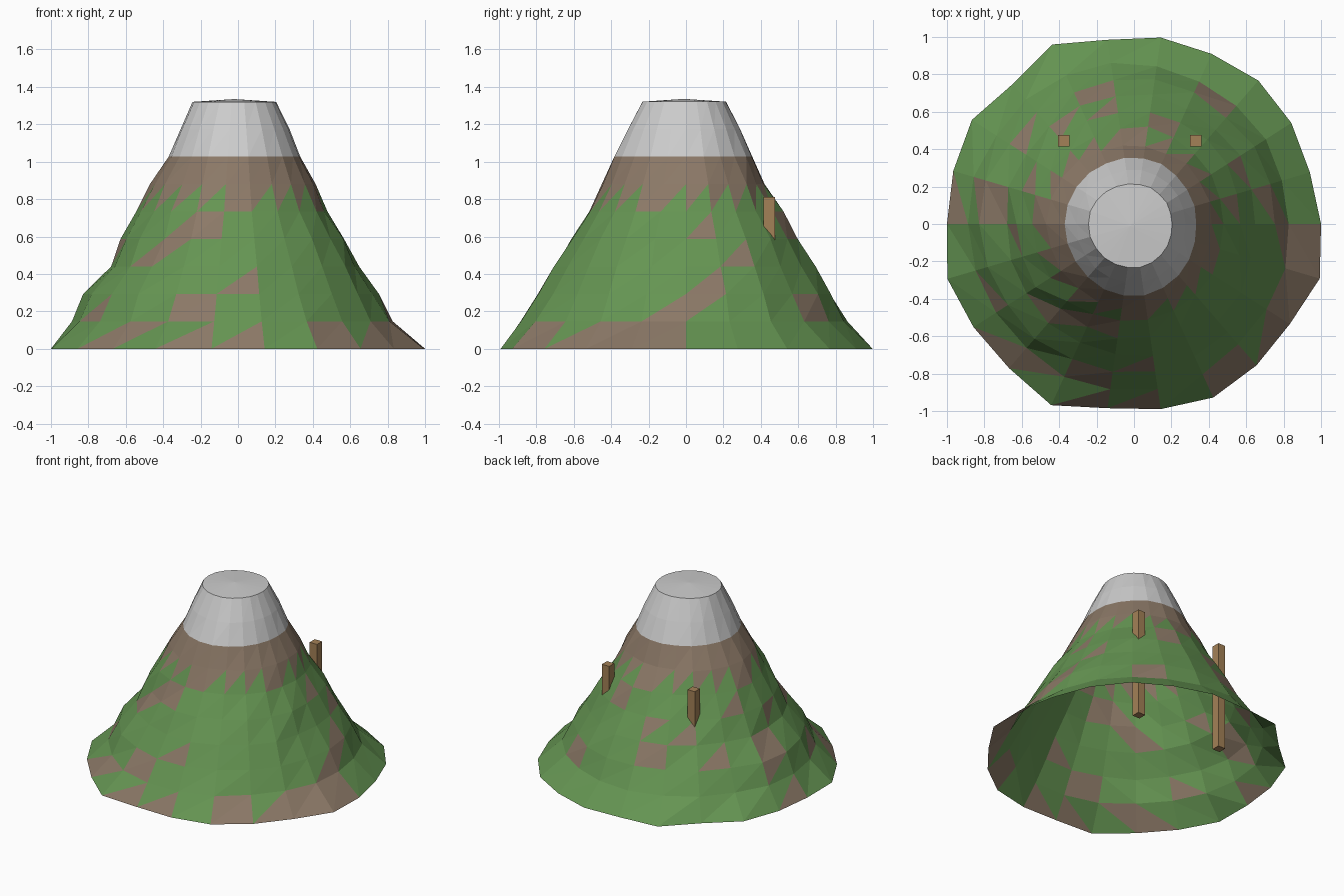
import bpy, bmesh, math, random

if "Cube" in bpy.data.objects:
    bpy.data.objects.remove(bpy.data.objects["Cube"])

random.seed(4)
N = 22            # sides
STEP = 1.32 / 9   # ring spacing


def material(name, rgb):
    m = bpy.data.materials.new(name)
    m.diffuse_color = (*rgb, 1)
    m.use_nodes = True
    m.node_tree.nodes["Principled BSDF"].inputs["Base Color"].default_value = m.diffuse_color
    return m


grass = material("grass", (0.13, 0.30, 0.085))
rock = material("rock", (0.26, 0.19, 0.135))
wood = material("wood", (0.37, 0.22, 0.095))

# Slope reach per ring towards +x, +y, -x, -y
reach = [
    (1.00, 1.00, 1.00, 0.99), (0.84, 0.86, 0.90, 0.885), (0.75, 0.78, 0.82, 0.79),
    (0.66, 0.70, 0.69, 0.71), (0.58, 0.61, 0.62, 0.61), (0.485, 0.52, 0.55, 0.53),
    (0.425, 0.42, 0.475, 0.45), (0.335, 0.355, 0.37, 0.385), (0.275, 0.29, 0.31, 0.315),
    (0.205, 0.215, 0.245, 0.235)]
# Uneven foot of the mountain
foot = [1.0, 0.98, 1.0, 1.015, 1.0, 1.007, 0.995, 1.055, 0.99, 1.03, 1.007,
        1.0, 1.04, 1.02, 1.02, 1.065, 0.995, 1.0, 1.02, 1.0, 0.99, 1.035]


def point(j, i):
    a = math.tau * i / N
    c, s = math.cos(a), math.sin(a)
    px, py, nx, ny = reach[j]
    r = c * c * (px if c > 0 else nx) + s * s * (py if s > 0 else ny)
    return (r * c, r * s, j * STEP)


rings = []
for j in range(10):
    ring = []
    for i in range(N):
        x, y, z = point(j, i)
        if j == 0:
            a = math.tau * i / N
            x, y = foot[i] * math.cos(a), foot[i] * math.sin(a)
            x, y = max(-1, min(1, x)), max(-1, min(1, y))
        else:
            k = 1 + random.uniform(-0.025, 0.015) * (1 if j < 7 else 0.4)
            x, y = x * k, y * k
        ring.append((x, y, z))
    rings.append(ring)

# Bare rock patches per row: column + lower/upper triangle
bare = [
    "18L 18U 15L 14U 13L 16L 20L 20U 21L 21U 19L 10L",
    "15L 15U 21L 3L 3U 0U 10U 12L",
    "16L 0L 6L 6U 8L 10L 10U",
    "14U 13L 1L 6U 7L 11U",
    "14L 15L 15U 0L 4U 4L 9L",
    "16L 5L 10L 20L"]


def build(name, lo, hi, mats, cap=False):
    bm = bmesh.new()
    v = [[bm.verts.new(p) for p in rings[j]] for j in range(lo, hi + 1)]
    for j in range(hi - lo):
        for i in range(N):
            n = (i + 1) % N
            a, b, c, d = v[j][i], v[j][n], v[j + 1][n], v[j + 1][i]
            for half, tri in (("L", (a, b, c)), ("U", (a, c, d))):
                f = bm.faces.new(tri)
                if mats:
                    is_rock = (j > 5 or (j == 5 and half == "U")
                               or f"{i}{half}" in bare[j].split())
                    f.material_index = int(is_rock)
    if cap:
        top = bm.verts.new((-0.02, -0.01, 1.335))
        for i in range(N):
            bm.faces.new((v[-1][i], v[-1][(i + 1) % N], top))
    me = bpy.data.meshes.new(name)
    bm.to_mesh(me)
    bm.free()
    for m in mats:
        me.materials.append(m)
    ob = bpy.data.objects.new(name, me)
    bpy.context.collection.objects.link(ob)


# Open-bottomed slopes and the snowy summit
build("mountain_slopes", 0, 7, [grass, rock])
build("snow_cap", 7, 9, [], cap=True)

# Two wooden posts standing through the back slope
for name, x in (("post_left", -0.375), ("post_right", 0.33)):
    bpy.ops.mesh.primitive_cube_add(size=1, location=(x, 0.445, 0.41))
    post = bpy.context.object
    post.name = name
    post.scale = (0.06, 0.06, 0.80)
    post.data.materials.append(wood)
